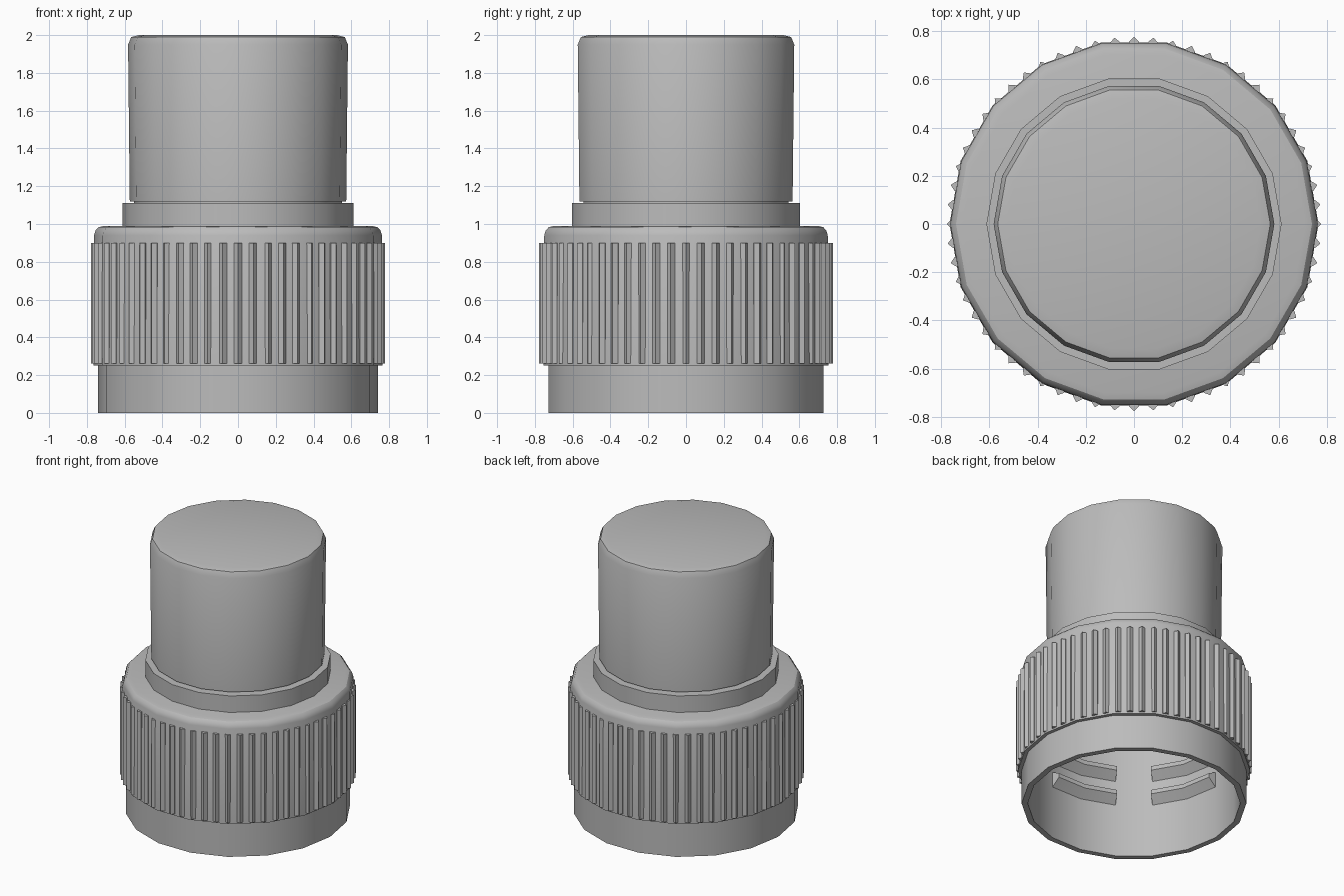
import bpy, bmesh, math

SIDES = 18
STEP = math.tau / SIDES

if "Cube" in bpy.data.objects:
    bpy.data.objects.remove(bpy.data.objects["Cube"], do_unlink=True)

grey = bpy.data.materials.new("plain grey")
grey.use_nodes = True
grey.diffuse_color = (0.5, 0.5, 0.5, 1)
grey.node_tree.nodes["Principled BSDF"].inputs["Base Color"].default_value = grey.diffuse_color


def finish(name, bm, smooth=True):
    """Turn a bmesh into a named, shaded object."""
    bmesh.ops.recalc_face_normals(bm, faces=bm.faces)
    mesh = bpy.data.meshes.new(name)
    bm.to_mesh(mesh)
    bm.free()
    mesh.materials.append(grey)
    obj = bpy.data.objects.new(name, mesh)
    bpy.context.collection.objects.link(obj)
    if smooth:
        bpy.ops.object.select_all(action="DESELECT")
        obj.select_set(True)
        bpy.context.view_layer.objects.active = obj
        bpy.ops.object.shade_smooth_by_angle(angle=math.radians(32))
    return obj


def sweep(bm, profile, first=0, count=SIDES, closed=True):
    """Turn an (r, z) profile about z; a part turn gets end caps."""
    full = count == SIDES
    rings = []
    for i in range(count if full else count + 1):
        a = (first + i) * STEP
        rings.append([bm.verts.new((r * math.cos(a), r * math.sin(a), z)) for r, z in profile])
    n = len(profile)
    for i in range(count):
        a, b = rings[i], rings[(i + 1) % len(rings)]
        for j in range(n if closed else n - 1):
            k = (j + 1) % n
            bm.faces.new((a[j], b[j], b[k], a[k]))
    if not full:
        bm.faces.new(rings[0])
        bm.faces.new(rings[-1])
    elif not closed:
        for j in (0, n - 1):
            bm.faces.new([ring[j] for ring in rings])


def lathe(name, profile, closed=False):
    bm = bmesh.new()
    sweep(bm, profile, closed=closed)
    return finish(name, bm)


# Lower ring, open at the bottom
lathe("lower_ring", [(0.74, 0), (0.74, 0.25), (0.70, 0.25), (0.70, 0)], closed=True)

# Hollow grip body with a rounded shoulder and a closed ceiling
lathe("grip_body", [(0.70, 0.93), (0.70, 0.25), (0.765, 0.25), (0.762, 0.94),
                    (0.754, 0.966), (0.738, 0.983), (0.71, 0.99)])

# Collar, narrow neck and tall cap
lathe("collar", [(0.612, 0.985), (0.612, 1.11)])
lathe("neck", [(0.55, 1.1), (0.55, 1.13)])
lathe("cap", [(0.573, 1.12), (0.582, 1.95), (0.565, 1.99), (0.525, 2.0)])

# Grip ribs around the body
bm = bmesh.new()
RIBS = 60
section = [(0.735, -0.02), (0.757, -0.02), (0.777, 0), (0.757, 0.02), (0.735, 0.02)]
for i in range(RIBS):
    a = i * math.tau / RIBS
    c, s = math.cos(a), math.sin(a)
    low, high = [[bm.verts.new((r * c - t * s, r * s + t * c, z)) for r, t in section]
                 for z in (0.262, 0.9)]
    bm.faces.new(low)
    bm.faces.new(high)
    for j in range(len(section)):
        k = (j + 1) % len(section)
        bm.faces.new((low[j], low[k], high[k], high[j]))
finish("grip_ribs", bm, smooth=False)

# Two rows of broken thread on the inner wall
bm = bmesh.new()
for z in (0.38, 0.56):
    for first in range(0, SIDES, 3):
        sweep(bm, [(0.705, z), (0.645, z + 0.06), (0.645, z + 0.09), (0.705, z + 0.12)],
              first, 2)
finish("inner_thread", bm)
